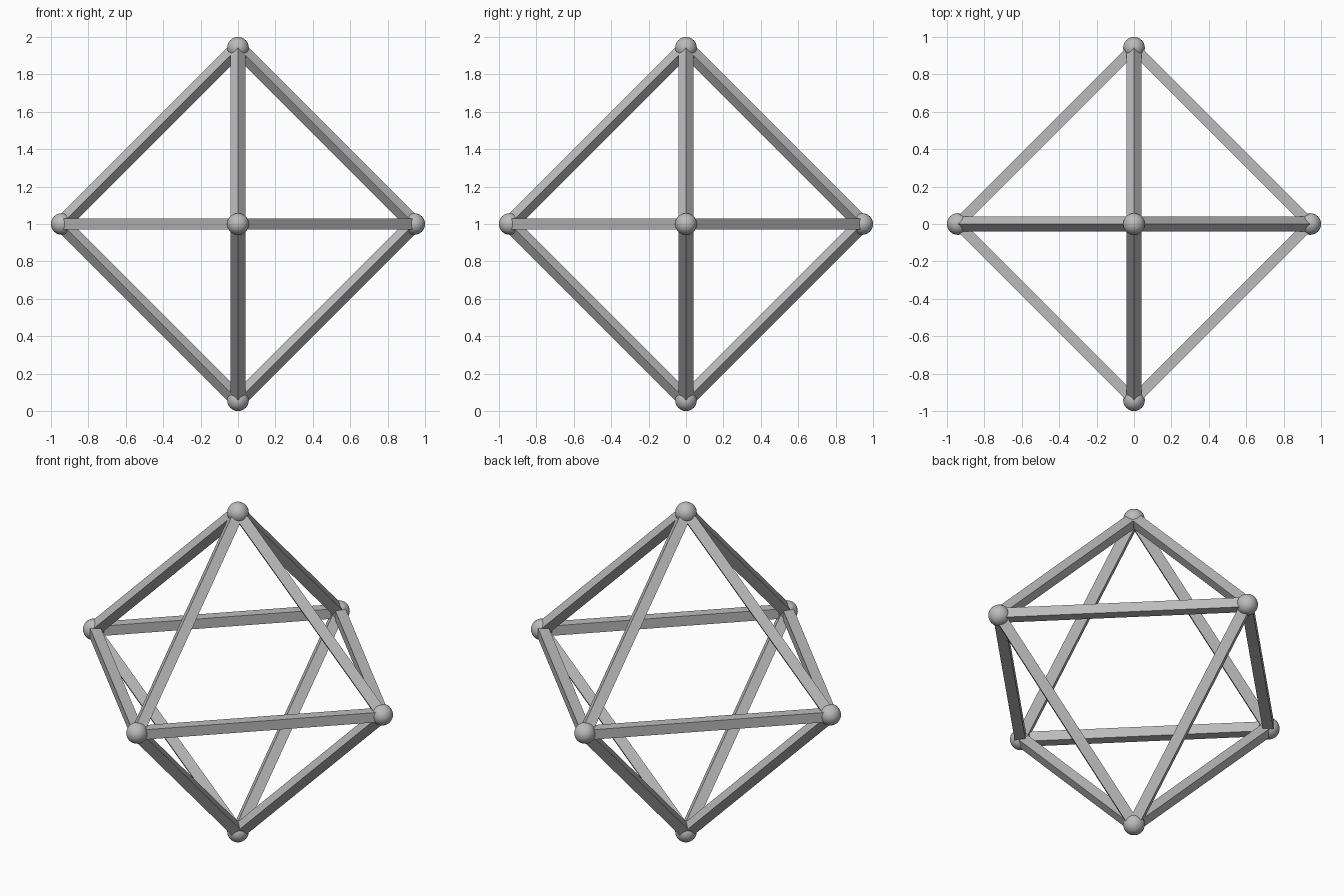
import bpy
from math import radians
from mathutils import Vector, Matrix

cube = bpy.data.objects.get("Cube")
if cube:
    bpy.data.objects.remove(cube, do_unlink=True)

BALL = 0.058          # joint radius
REACH = 1 - BALL      # joint distance from the centre
BAR = 0.058           # square strut thickness
CENTRE = Vector((0, 0, 1))

grey = bpy.data.materials.new("plain grey")
grey.use_nodes = True
colour = (0.5, 0.5, 0.5, 1)
grey.diffuse_color = colour
grey.node_tree.nodes["Principled BSDF"].inputs["Base Color"].default_value = colour


def joint(name, direction):
    bpy.ops.mesh.primitive_uv_sphere_add(segments=32, ring_count=16, radius=BALL,
                                         location=CENTRE + direction * REACH)
    ball = bpy.context.object
    ball.name = name
    ball.data.materials.append(grey)
    bpy.ops.object.shade_smooth_by_angle(angle=radians(40))


def strut(name, a, b):
    # Square bar between two joints, its sides parallel to the frame's plane normal
    along = (b - a).normalized()
    normal = a.cross(b).normalized()
    if abs(normal.z) < 0.5:
        # Sloping bars stand on edge
        normal = (normal + normal.cross(along)).normalized()
    side = normal.cross(along)
    bpy.ops.mesh.primitive_cube_add(size=1)
    bar = bpy.context.object
    bar.name = name
    length = (b - a).length * REACH
    bar.data.transform(Matrix.Diagonal((BAR, BAR, length, 1)))
    turn = Matrix((side, normal, along)).transposed().to_4x4()
    bar.matrix_world = Matrix.Translation(CENTRE + (a + b) * REACH / 2) @ turn
    bar.data.materials.append(grey)


top, bottom = Vector((0, 0, 1)), Vector((0, 0, -1))
ring = {"front": Vector((0, -1, 0)), "left": Vector((1, 0, 0)),
        "back": Vector((0, 1, 0)), "right": Vector((-1, 0, 0))}

joint("top_joint", top)
joint("bottom_joint", bottom)
names = list(ring)
for i, name in enumerate(names):
    after = names[(i + 1) % 4]
    joint(name + "_joint", ring[name])
    strut(name + "_upper_strut", ring[name], top)
    strut(name + "_lower_strut", bottom, ring[name])
    strut(name + "_" + after + "_ring_strut", ring[name], ring[after])
